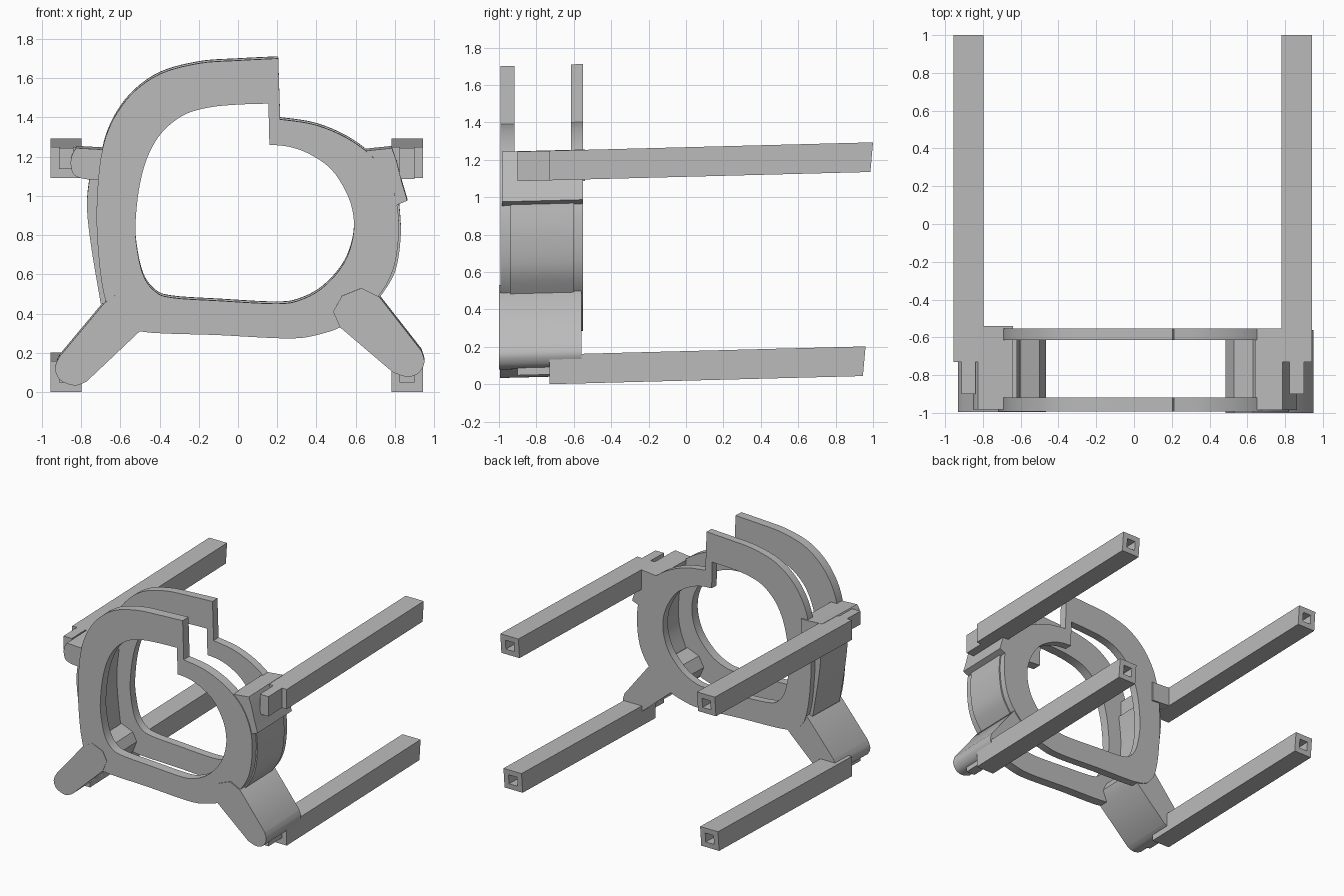
import bpy
import bmesh
from math import radians

cube = bpy.data.objects.get("Cube")
if cube:
    bpy.data.objects.remove(cube, do_unlink=True)

grey = bpy.data.materials.new("plain_grey")
grey.use_nodes = True
grey.diffuse_color = (0.5, 0.5, 0.5, 1)
grey.node_tree.nodes["Principled BSDF"].inputs["Base Color"].default_value = grey.diffuse_color

SLOPE = 0.026  # the whole frame rises gently towards the back


def spline(points, steps=5):
    """Open Catmull-Rom curve through the points."""
    padded = [points[0]] + points + [points[-1]]
    curve = []
    for a, b, c, d in zip(padded, padded[1:], padded[2:], padded[3:]):
        for i in range(steps):
            t = i / steps
            curve.append(tuple(
                q + t * (r - p) / 2
                + t * t * (2 * p - 5 * q + 4 * r - s) / 2
                + t ** 3 * (3 * q - p - 3 * r + s) / 2
                for p, q, r, s in zip(a, b, c, d)))
    return curve + [points[-1]]


def rectangle(x0, x1, z0, z1):
    return [(x0, z0), (x1, z0), (x1, z1), (x0, z1)]


def finish(name, bm):
    for v in bm.verts:
        v.co.z += SLOPE * (v.co.y + 1)
    bmesh.ops.recalc_face_normals(bm, faces=bm.faces)
    mesh = bpy.data.meshes.new(name)
    bm.to_mesh(mesh)
    bm.free()
    mesh.materials.append(grey)
    obj = bpy.data.objects.new(name, mesh)
    bpy.context.collection.objects.link(obj)
    bpy.ops.object.select_all(action='DESELECT')
    bpy.context.view_layer.objects.active = obj
    obj.select_set(True)
    bpy.ops.object.shade_smooth_by_angle(angle=radians(30))
    return obj


def prism(name, outline, front, back):
    """Solid outline in x and z, extruded along y."""
    bm = bmesh.new()
    near, far = [[bm.verts.new((x, y, z)) for x, z in outline] for y in (front, back)]
    bm.faces.new(near)
    bm.faces.new(far[::-1])
    for i in range(len(outline)):
        bm.faces.new((near[i - 1], near[i], far[i], far[i - 1]))
    return finish(name, bm)


def tube(name, outer, inner, front, back, slant=0):
    """Outline with a matching opening, extruded along y."""
    bm = bmesh.new()
    top = max(z for x, z in outer)
    loops = []
    for y, lean in ((front, 0), (back, slant)):
        for outline in (outer, inner):
            loops.append([bm.verts.new((x, y + lean * (z - top), z)) for x, z in outline])
    near_out, near_in, far_out, far_in = loops
    for a, b in ((near_out, near_in), (near_out, far_out),
                 (far_out, far_in), (near_in, far_in)):
        for i in range(len(outer)):
            bm.faces.new((a[i - 1], a[i], b[i], b[i - 1]))
    return finish(name, bm)


# Stepped ring plates
ring_outer = spline([
    (0.205, 1.7), (0, 1.69), (-0.2, 1.675), (-0.4, 1.62), (-0.55, 1.51), (-0.65, 1.36),
    (-0.7, 1.19), (-0.72, 0.95), (-0.715, 0.75), (-0.69, 0.53), (-0.64, 0.39), (-0.51, 0.31),
    (-0.1, 0.29), (0.25, 0.273), (0.4, 0.29), (0.55, 0.345), (0.7, 0.47), (0.79, 0.62),
    (0.82, 0.82), (0.8, 1), (0.72, 1.16), (0.58, 1.28), (0.4, 1.36), (0.215, 1.39)])
ring_inner = spline([
    (0.155, 1.47), (0, 1.465), (-0.15, 1.45), (-0.28, 1.41), (-0.39, 1.32), (-0.46, 1.2),
    (-0.5, 1.06), (-0.52, 0.9), (-0.52, 0.77), (-0.485, 0.6), (-0.42, 0.51), (-0.33, 0.48),
    (-0.1, 0.465), (0.2, 0.45), (0.32, 0.47), (0.43, 0.53), (0.53, 0.64), (0.58, 0.76),
    (0.59, 0.88), (0.56, 1), (0.48, 1.13), (0.37, 1.21), (0.26, 1.25), (0.16, 1.26)])
for name, front, back in (("front_ring", -0.992, -0.918), ("back_ring", -0.615, -0.552)):
    tube(name, ring_outer, ring_inner, front, back)

# Curved side walls between the rings
prism("right_wall",
      spline([(-0.755, 1.1), (-0.77, 0.95), (-0.75, 0.75), (-0.7, 0.45)])
      + spline([(-0.6, 0.45), (-0.63, 0.7), (-0.64, 0.9), (-0.62, 1.1)]), -0.94, -0.6)
prism("left_wall",
      spline([(0.715, 0.47), (0.8, 0.61), (0.83, 0.8), (0.82, 0.97)])
      + spline([(0.7, 0.97), (0.71, 0.8), (0.69, 0.65), (0.62, 0.47)]), -0.94, -0.6)

# Splayed legs with rounded feet
prism("right_leg",
      [(-0.5, 0.31), (-0.465, 0.4), (-0.5, 0.47), (-0.6, 0.51), (-0.68, 0.455)]
      + spline([(-0.91, 0.18), (-0.933, 0.12), (-0.905, 0.06), (-0.83, 0.033), (-0.77, 0.055)]),
      -0.995, -0.56)
prism("left_leg",
      [(0.52, 0.33), (0.485, 0.41), (0.53, 0.49), (0.63, 0.53), (0.72, 0.485)]
      + spline([(0.935, 0.21), (0.95, 0.15), (0.92, 0.095), (0.86, 0.078), (0.79, 0.1)]),
      -1, -0.56)

# Upper brackets
prism("right_bracket",
      [(-0.64, 1.235), (-0.68, 1.235)]
      + spline([(-0.825, 1.243), (-0.845, 1.21), (-0.853, 1.16), (-0.835, 1.105), (-0.78, 1.085)])
      + [(-0.64, 1.075)], -0.983, -0.54)
prism("left_bracket",
      [(0.64, 1.228), (0.785, 1.243), (0.81, 1.17), (0.835, 1.07), (0.863, 0.975),
       (0.81, 0.953), (0.7, 0.97), (0.66, 1.1)], -0.985, -0.552)

# Four hollow rods, and the pegs that join them to the legs and brackets
RIM = 0.042
for side, x0, x1 in (("right", -0.955, -0.797), ("left", 0.782, 0.942)):
    for level, z0, z1, end in (("upper", 1.083, 1.241, 1), ("lower", -0.007, 0.151, 0.96)):
        tube(f"{side}_{level}_rod", rectangle(x0, x1, z0, z1),
             rectangle(x0 + RIM, x1 - RIM, z0 + RIM, z1 - RIM), -0.73, end, slant=0.09)
        peg_low = z0 if (side, level) == ("left", "upper") else z0 + RIM + 0.01
        prism(f"{side}_{level}_peg", rectangle(x0 + RIM, x1 - RIM, peg_low, z1), -0.9, -0.73)
        prism(f"{side}_{level}_plug",
              rectangle(x0 + RIM, x1 - RIM, z0 + RIM, z1 - RIM), -0.73, -0.5)
